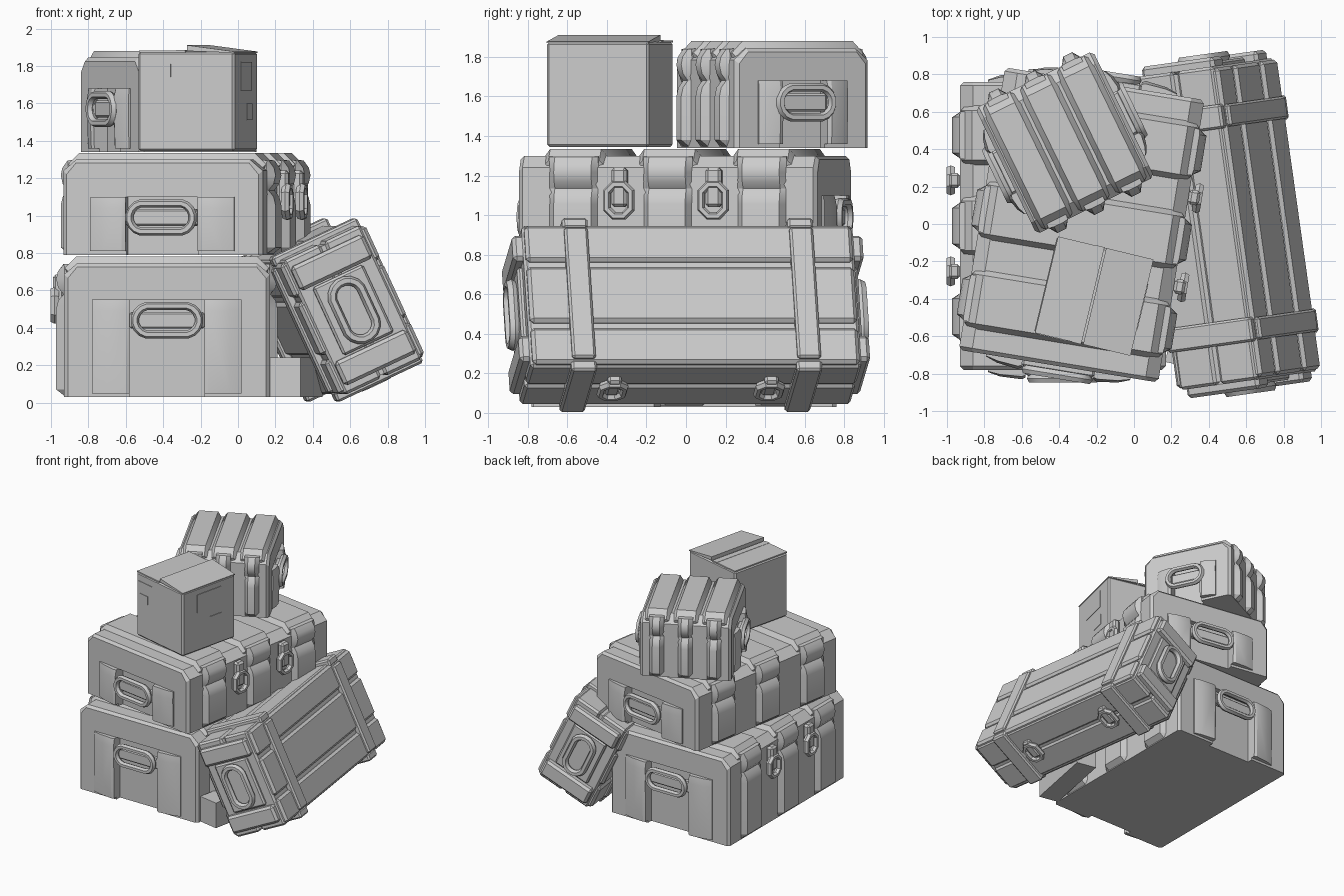
import bpy, bmesh
from math import sin, cos, pi, radians
from mathutils import Matrix, Vector

if "Cube" in bpy.data.objects:
    bpy.data.objects.remove(bpy.data.objects["Cube"])


def place(loc, rz=0, ry=0):
    return (Matrix.Translation(loc) @ Matrix.Rotation(radians(rz), 4, 'Z')
            @ Matrix.Rotation(radians(ry), 4, 'Y'))


def finish(name, bm, m):
    bmesh.ops.recalc_face_normals(bm, faces=bm.faces)
    me = bpy.data.meshes.new(name)
    bm.to_mesh(me)
    bm.free()
    me.shade_smooth()
    me.set_sharp_from_angle(angle=radians(30))
    ob = bpy.data.objects.new(name, me)
    ob.matrix_world = m
    bpy.context.collection.objects.link(ob)
    return ob


def loft(name, sections, m):
    """Closed sections joined in order, capped at both ends."""
    bm = bmesh.new()
    rows = [[bm.verts.new(p) for p in s] for s in sections]
    n = len(rows[0])
    for a, b in zip(rows, rows[1:]):
        for i in range(n):
            bm.faces.new((a[i], a[(i + 1) % n], b[(i + 1) % n], b[i]))
    bm.faces.new(rows[0])
    bm.faces.new(rows[-1])
    return finish(name, bm, m)


def box(name, c, size, m, bevel=0.0):
    bm = bmesh.new()
    bmesh.ops.create_cube(bm, size=1)
    for v in bm.verts:
        v.co = Vector(c) + v.co * Vector(size)
    if bevel:
        bmesh.ops.bevel(bm, geom=bm.edges[:], offset=bevel, segments=1, affect='EDGES')
    return finish(name, bm, m)


def ring(name, a, r, tube, n, m, sides=6):
    """Stadium-shaped ring in the local xz plane, long along x."""
    bm = bmesh.new()
    rows = []
    for i in range(n):
        t = 2 * pi * (i + 0.5) / n
        cx = a if cos(t) > 0 else -a
        row = []
        for k in range(sides):
            q = 2 * pi * k / sides
            rr = r + tube * cos(q)
            row.append(bm.verts.new((cx + rr * cos(t), tube * 1.2 * sin(q), rr * sin(t))))
        rows.append(row)
    for i in range(n):
        p, q = rows[i], rows[(i + 1) % n]
        for k in range(sides):
            j = (k + 1) % sides
            bm.faces.new((p[k], p[j], q[j], q[k]))
    return finish(name, bm, m)


def mirrored(half):
    return half + [(-x, z) for x, z in reversed(half)]


def at_y(profile, y):
    return [(x, y, z) for x, z in profile]


def latch(name, m):
    """Ring and tab; faces local -y."""
    ring(name + "_ring", 0.018, 0.066, 0.021, 8,
         m @ Matrix.Translation((0, -0.05, 0)) @ Matrix.Rotation(pi / 2, 4, 'Y'))
    box(name + "_tab", (0, -0.03, 0.065), (0.08, 0.06, 0.2), m, 0.015)


def crate(name, m, w, l, h, rec_w, rec_h, side, slab):
    w2, d, e = w / 2, 0.035, 0.045
    seam = h - 0.2
    # main shell with chamfered lid
    def shell(drop, inset=0.0):
        t = h - d - drop
        return mirrored([(w2 - inset, 0), (w2 - inset, t - 0.06), (w2 - 0.07, t)])
    y1 = l / 2 - e
    loft(name + "_shell", [at_y(shell(0), -y1), at_y(shell(0), y1)], m)
    # lobed side bands and the wider raised slabs on the lid
    def band(p):
        return mirrored([(w2 - 0.005, 0.004), (w2 + p, 0.04), (w2 + p, seam - 0.08),
                         (w2 + p * .75, seam - 0.035), (w2 + p * .1, seam),
                         (w2 + p * .75, seam + 0.035), (w2 + p, seam + 0.08),
                         (w2 + p * .8, h - 0.08), (w2 + p * .1, h - 0.04),
                         (w2 - 0.06, h - d)])
    sl_lo = mirrored([(w2 - 0.03, h - 0.13), (w2 - 0.03, h - 0.09), (w2 - 0.08, h - d - 0.003)])
    sl_hi = mirrored([(w2 - 0.03, h - 0.13), (w2 - 0.005, h - 0.06), (w2 - 0.065, h)])
    for i in (-1, 0, 1):
        y = i * l * 0.315
        for part, lo, hi, hw in (("_side_band", band(-0.004), band(0.042), l * 0.082),
                                 ("_lid_slab", sl_lo, sl_hi, l * slab)):
            loft(name + part, [at_y(lo, y - hw), at_y(hi, y - hw + 0.03),
                               at_y(hi, y + hw - 0.03), at_y(lo, y + hw)], m)
    # both ends: frame with recess, wedge blocks, oval handle
    nx = rec_w * 0.25
    for k in (0, 1):
        em = m @ Matrix.Rotation(pi * k, 4, 'Z')
        def frame(drop, inset):
            s = shell(drop, inset)
            return s + [(-nx, 0), (-nx, rec_h), (nx, rec_h), (nx, 0)]
        loft(name + "_end_frame", [at_y(frame(0, 0), -y1), at_y(frame(0, 0), -l / 2 + 0.02),
                                   at_y(frame(0.02, 0.02), -l / 2)], em)
        for s in (-1, 1):
            plan = [(rec_w * .5, 0.01), (rec_w * .5, -0.012), (rec_w * .42, -0.035),
                    (nx + 0.02, -0.05), (nx, -0.04), (nx, 0.01)]
            loft(name + "_end_block",
                 [[(s * x, y * f - l / 2, z) for x, y in plan]
                  for z, f in ((0.02, 0.8), (rec_h - 0.06, 1), (rec_h, 0.7))], em)
        f = min(1, rec_w / 0.68)
        ring(name + "_handle", 0.095 * f, 0.077, 0.022, 16,
             em @ Matrix.Translation((0, -l / 2 - 0.045, rec_h - 0.11)))
        box(name + "_handle_mount", (0, -l / 2 - 0.005, rec_h - 0.11),
            (nx * 2, 0.05, 0.09), em, 0.01)
    # latches between the bands
    if side:
        for y in (-1, 1):
            latch(name + "_latch", m @ Matrix.Translation((side * w2, y * l * 0.158, seam - 0.06))
                  @ Matrix.Rotation(side * pi / 2, 4, 'Z'))


# stacked crates
crate("bottom_crate", place((-0.38, -0.01, 0.03)), 1.1, 1.54, 0.75, 0.8, 0.52, -1, 0.105)
crate("middle_crate", place((-0.28, -0.005, 0.79), -9.3), 1.08, 1.53, 0.545, 0.78, 0.31, 1, 0.105)
crate("upper_crate", place((-0.37, 0.435, 1.34), -64), 0.75, 0.7, 0.54, 0.5, 0.34, 0, 0.148)

# leaning trunk: x = thickness, y = length, z = height before tilting
T = place((0.497, 0.0, 0.495), 8, -25)
L, H, W = 1.69, 0.79, 0.46
box("trunk_core", (0, 0, 0), (W - 0.03, L - 0.03, H - 0.03), T)
for s in (-1, 1):
    box("trunk_half", (s * (W / 4 + 0.006), 0, 0), (W / 2 - 0.012, L, H), T, 0.015)
    # lengthwise raised panels on the broad faces
    for z, ww in ((-0.285, 0.2), (0, 0.31), (0.285, 0.2)):
        box("trunk_panel", (s * W / 2, 0, z), (0.05, L - 0.02, ww), T, 0.018)
    # straps wrapping the trunk
    y = s * 0.575
    for k in (-1, 1):
        box("trunk_strap_side", (k * (W / 2 + 0.02), y, 0), (0.055, 0.12, H - 0.06), T, 0.012)
        box("trunk_strap_edge", (0, y, k * (H / 2 + 0.002)), (W + 0.05, 0.13, 0.06), T, 0.012)
    # end brackets, recess plate and handle
    E = T @ Matrix.Rotation(0 if s < 0 else pi, 4, 'Z')
    for z in (-0.28, 0.28):
        box("trunk_end_bracket", (0, -L / 2 - 0.015, z), (0.43, 0.07, 0.14), E, 0.018)
    box("trunk_end_plate", (0, -L / 2 - 0.005, 0), (0.3, 0.04, 0.4), E, 0.012)
    ring("trunk_handle", 0.08, 0.085, 0.025, 16,
         E @ Matrix.Translation((0, -L / 2 - 0.045, 0)) @ Matrix.Rotation(pi / 2, 4, 'Y'))
    # latches on the underside edge
    F = T @ Matrix.Translation((0, s * 0.4, -H / 2))
    ring("trunk_latch_ring", 0.018, 0.062, 0.02, 8,
         F @ Matrix.Translation((0, 0, -0.025)) @ Matrix.Rotation(pi / 2, 4, 'X'))
    box("trunk_latch_tab", (0.03, 0, -0.01), (0.16, 0.07, 0.05), F, 0.012)

# small prop block under the trunk
box("prop_block", (0, 0, 0), (0.17, 0.62, 0.21), place((0.31, -0.45, 0.135), -11))

# carton with tape and one lifted flap
C = place((-0.215, -0.385, 1.345), -13.5)
S = 0.53
box("carton", (0, 0, S / 2), (S, S, S), C, 0.012)
box("carton_left_flap", (-S / 4, 0, S + 0.003), (S / 2 - 0.01, S, 0.01), C)
loft("carton_right_flap", [[(S / 2, y, S - 0.005), (S / 2, y, S + 0.002),
                            (0.005, y, S + 0.036), (0.005, y, S + 0.005)]
                           for y in (-S / 2, S / 2)], C)
box("carton_tape", (-0.03, 0, S + 0.006), (0.05, S + 0.004, 0.008), C)
for x, z, sx, sz in ((-0.16, 0.43, 0.15, 0.07), (-0.18, 0.33, 0.09, 0.07)):
    box("carton_label", (x, -S / 2, z), (sx, 0.008, sz), C)
for y, z, sy, sz in ((0.0, 0.4, 0.24, 0.15), (0.07, 0.21, 0.12, 0.09)):
    box("carton_side_label", (S / 2, y, z), (0.008, sy, sz), C)
